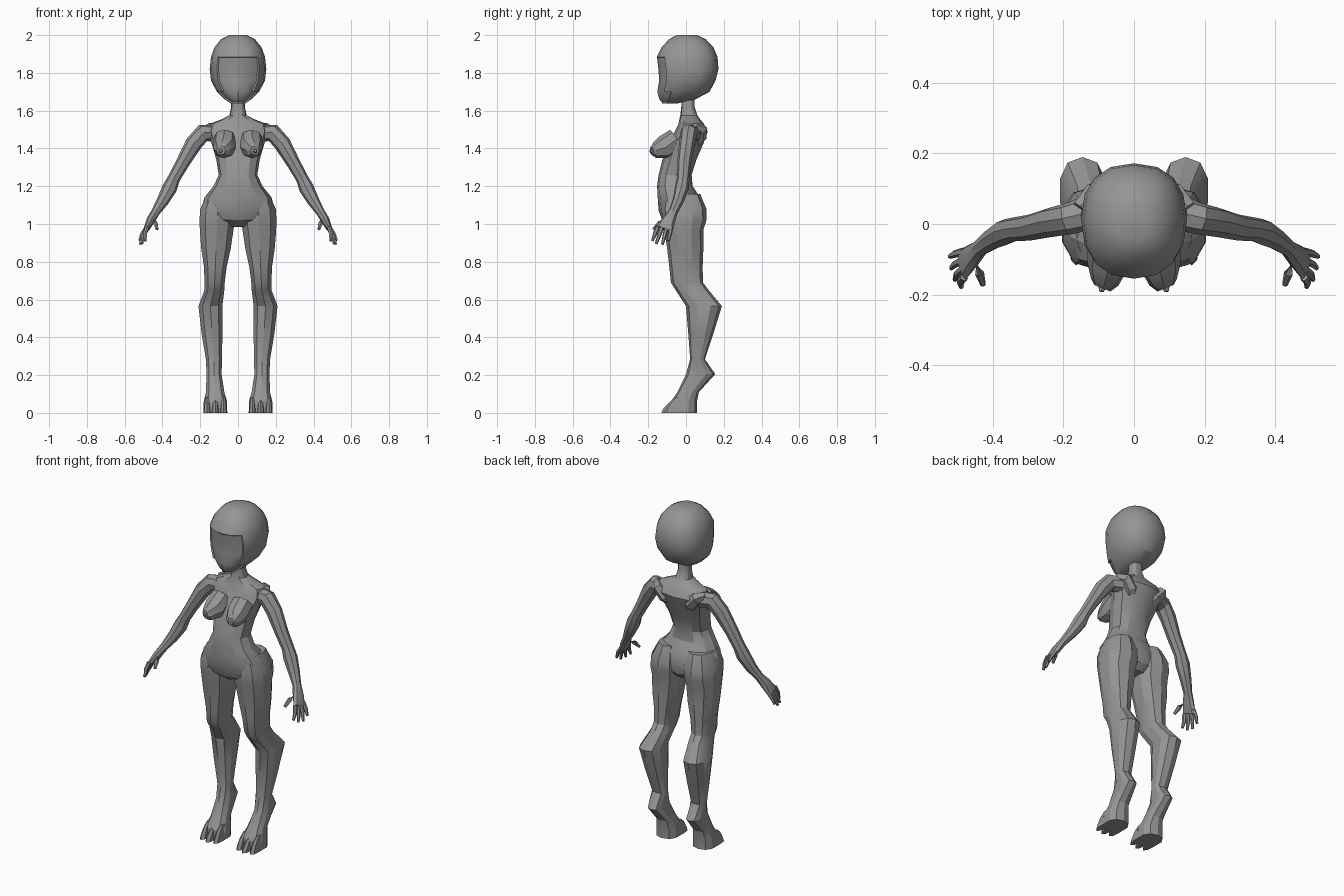
import bpy, bmesh
from math import sin, cos, pi, radians
from mathutils import Vector

old = bpy.data.objects.get("Cube")
if old:
    bpy.data.objects.remove(old, do_unlink=True)

grey = bpy.data.materials.new("plain_grey")
grey.use_nodes = True
grey.diffuse_color = (0.3, 0.3, 0.3, 1)
grey.node_tree.nodes["Principled BSDF"].inputs["Base Color"].default_value = grey.diffuse_color


def loop(n, power):
    """Unit outline of n points, squarer as power drops."""
    def bend(v):
        return 0 if abs(v) < 1e-6 else abs(v) ** power * (1 if v > 0 else -1)
    return [(bend(sin(2 * pi * i / n)), -bend(cos(2 * pi * i / n))) for i in range(n)]


def skin(name, rings, mirror=False, edit=None, angle=27):
    """Join rings of points into a closed surface."""
    bm = bmesh.new()
    rows = [[bm.verts.new(p) for p in ring] for ring in rings]
    for a, b in zip(rows, rows[1:]):
        for i in range(len(a)):
            j = (i + 1) % len(a)
            bm.faces.new((a[i], a[j], b[j], b[i]))
    bm.faces.new(rows[0])
    bm.faces.new(rows[-1])
    bmesh.ops.recalc_face_normals(bm, faces=bm.faces)
    if edit:
        edit(bm)
    mesh = bpy.data.meshes.new(name)
    bm.to_mesh(mesh)
    bm.free()
    mesh.materials.append(grey)
    ob = bpy.data.objects.new(name, mesh)
    bpy.context.collection.objects.link(ob)
    bpy.ops.object.select_all(action='DESELECT')
    bpy.context.view_layer.objects.active = ob
    ob.select_set(True)
    bpy.ops.object.shade_smooth_by_angle(angle=radians(angle))
    if mirror:
        ob.modifiers.new("both_sides", 'MIRROR')
    return ob


def stack(name, levels, n, power=0.85, **kw):
    """Level rings: height, low x, high x, front y, back y."""
    rings = []
    for z, x0, x1, y0, y1 in levels:
        rings.append([((x0 + x1) / 2 + u * (x1 - x0) / 2,
                       (y0 + y1) / 2 + v * (y1 - y0) / 2, z) for u, v in loop(n, power)])
    return skin(name, rings, **kw)


def limb(name, path, n, **kw):
    """Rings square to a path: x, y, z, thickness, breadth."""
    pts = [Vector(p[:3]) for p in path]
    rings = []
    for i, p in enumerate(path):
        t = (pts[min(i + 1, len(pts) - 1)] - pts[max(i - 1, 0)]).normalized()
        side = t.cross(Vector((0, 1, 0)) if abs(t.y) < 0.8 else Vector((0, 0, 1))).normalized()
        up = side.cross(t)
        rings.append([pts[i] + side * u * p[3] + up * v * p[4] for u, v in loop(n, 0.95)])
    return skin(name, rings, mirror=True, **kw)


def centred(rows):
    return [(z, -w, w, y0, y1) for z, w, y0, y1 in rows]


# Head with a sunken face panel creased down the middle
def sink_face(bm):
    panel = [f for f in bm.faces
             if f.normal.y < -0.3 and f.calc_center_median().z < 1.88
             and abs(f.calc_center_median().x) < 0.095 and f.calc_center_median().y < -0.09]
    bmesh.ops.inset_region(bm, faces=panel, thickness=0.005, depth=-0.007)
    for v in {v for f in panel for v in f.verts}:
        if abs(v.co.x) < 0.002:
            v.co.y -= 0.006


stack("head", centred([
    (2.0, .045, -.05, .06), (1.978, .09, -.09, .105), (1.935, .125, -.13, .145),
    (1.885, .143, -.155, .167), (1.82, .15, -.147, .172), (1.76, .143, -.143, .157),
    (1.70, .112, -.153, .125), (1.66, .07, -.143, .05), (1.637, .035, -.125, -.05)]),
    16, edit=sink_face, angle=30)

# Neck, trunk and hips
stack("torso", centred([
    (1.68, .036, -.025, .045), (1.62, .036, -.025, .045), (1.575, .046, -.03, .06),
    (1.555, .085, -.035, .075), (1.53, .15, -.04, .095), (1.49, .16, -.06, .115),
    (1.42, .138, -.095, .09), (1.34, .115, -.125, .055), (1.26, .102, -.145, .03),
    (1.20, .13, -.153, .035), (1.14, .178, -.15, .075), (1.07, .195, -.145, .09),
    (1.02, .16, -.125, .08), (.985, .05, -.08, .05)]), 12)

# Bust
limb("bust", [(.07, -.05, 1.45, .06, .06), (.073, -.115, 1.405, .06, .063),
              (.083, -.165, 1.39, .04, .042), (.09, -.182, 1.39, .025, .024)], 8)
limb("bust_tip", [(.09, -.175, 1.385, .013, .013), (.092, -.192, 1.388, .007, .007)], 6)

# Legs with bent knee, pointed calf and raised heel
stack("leg", [
    (1.16, .035, .165, -.115, .075), (1.08, .012, .204, -.13, .108), (1.02, .012, .208, -.125, .108),
    (.97, .02, .206, -.115, .092), (.87, .035, .198, -.10, .092), (.77, .058, .182, -.088, .088),
    (.69, .068, .18, -.08, .09), (.65, .07, .18, -.055, .12), (.565, .08, .212, 0, .19),
    (.42, .08, .195, .012, .145), (.285, .083, .172, .022, .1), (.205, .085, .168, 0, .155),
    (.11, .07, .172, -.045, .068), (.06, .055, .184, -.08, .058), (0, .055, .186, -.085, .058)],
    10, mirror=True)

# Three toes on each foot
for k, label in enumerate(("inner", "middle", "outer")):
    x = .076 + k * .044
    tip = -.13 + abs(k - 1) * .012
    stack(label + "_toe", [
        (0, x - .02, x + .02, tip, 0), (.022, x - .018, x + .018, tip + .008, 0),
        (.06, x - .014, x + .014, -.085, 0), (.085, x - .01, x + .01, -.055, 0)],
        8, mirror=True)

# Arms running into the palms
limb("arm", [
    (.12, .035, 1.48, .045, .05), (.185, .015, 1.482, .048, .045), (.235, .005, 1.425, .045, .042),
    (.295, -.01, 1.32, .036, .037), (.34, -.015, 1.24, .033, .034), (.362, -.022, 1.19, .04, .037),
    (.40, -.042, 1.12, .032, .03), (.437, -.068, 1.062, .023, .024),
    (.462, -.092, 1.02, .023, .036), (.485, -.115, .972, .015, .046)], 8)

# Shoulder blades
limb("shoulder_blade", [(.06, .04, 1.42, .03, .03), (.085, .07, 1.46, .04, .04),
                        (.12, .075, 1.50, .035, .04), (.15, .04, 1.515, .02, .03)], 6)

# Fingers and thumb
tips = {"index_finger": (.49, -.178, .91), "middle_finger": (.508, -.158, .895),
        "ring_finger": (.518, -.125, .892), "little_finger": (.522, -.092, .912)}
for k, (label, tip) in enumerate(tips.items()):
    root = Vector((.482, -.15 + k * .024, .985))
    end = Vector(tip)
    mid = root.lerp(end, .5) + Vector((.006, 0, 0))
    limb(label, [(*root, .012, .012), (*mid, .011, .011), (*end, .007, .007)], 6)
limb("thumb", [(.455, -.095, 1.03, .015, .015), (.438, -.14, 1.005, .013, .013),
               (.428, -.172, .972, .008, .008)], 6)
